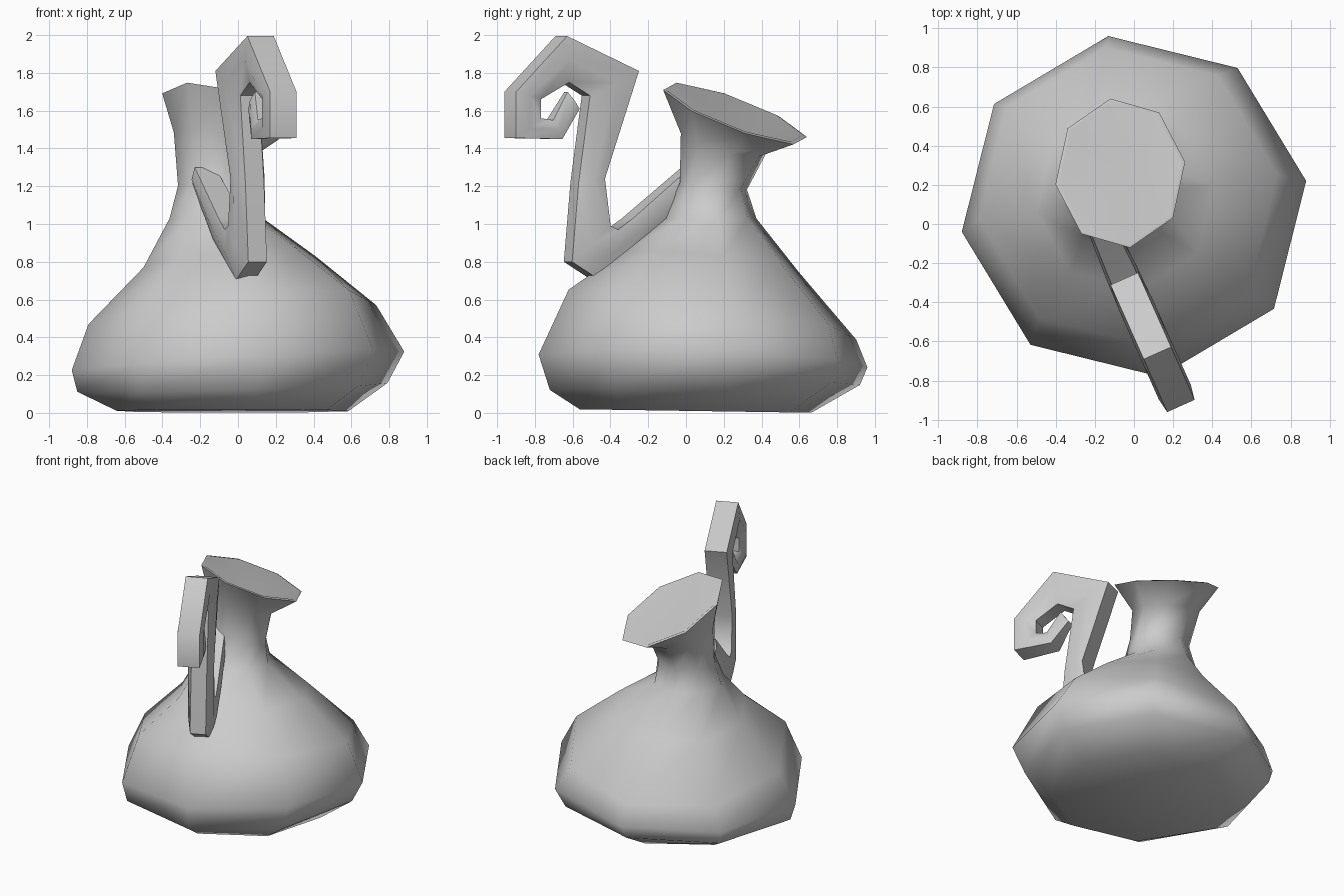
import bpy, bmesh, math
from mathutils import Vector

if "Cube" in bpy.data.objects:
    bpy.data.objects.remove(bpy.data.objects["Cube"])


def finish(bm, name, angle):
    bmesh.ops.recalc_face_normals(bm, faces=bm.faces)
    me = bpy.data.meshes.new(name)
    bm.to_mesh(me)
    bm.free()
    ob = bpy.data.objects.new(name, me)
    bpy.context.collection.objects.link(ob)
    bpy.ops.object.select_all(action='DESELECT')
    ob.select_set(True)
    bpy.context.view_layer.objects.active = ob
    bpy.ops.object.shade_smooth_by_angle(angle=math.radians(angle))
    return ob


def bridge(bm, rings):
    for a, b in zip(rings, rings[1:]):
        n = len(a)
        for i in range(n):
            j = (i + 1) % n
            bm.faces.new((a[i], a[j], b[j], b[i]))


def fan(bm, ring, co):
    c = bm.verts.new(co)
    for i in range(len(ring)):
        bm.faces.new((ring[i - 1], ring[i], c))


# Jug: eight-sided leaning rings (cx, cy, z, rx, ry, slope x, slope y), funnel last
RINGS = [
    (-0.03, 0.05, 0.010, 0.62, 0.62, 0.00, -0.015),
    (-0.03, 0.10, 0.135, 0.83, 0.83, 0.025, 0.02),
    (0.00, 0.09, 0.275, 0.89, 0.88, 0.06, -0.03),
    (-0.03, 0.14, 0.52, 0.77, 0.77, 0.09, -0.16),
    (-0.045, 0.13, 0.80, 0.46, 0.47, 0.08, -0.10),
    (-0.115, 0.13, 1.03, 0.25, 0.245, 0.00, 0.00),
    (-0.105, 0.145, 1.20, 0.215, 0.18, 0.00, -0.10),
    (-0.115, 0.20, 1.43, 0.227, 0.23, -0.20, -0.25),
    (-0.07, 0.26, 1.585, 0.335, 0.385, -0.26, -0.36),
    (-0.07, 0.26, 1.59, 0.315, 0.365, -0.26, -0.36),
]
bm = bmesh.new()
rings = []
for cx, cy, z, rx, ry, sx, sy in RINGS:
    ring = []
    for k in range(8):
        t = math.radians(8.5 + 45 * k)
        dx, dy = rx * math.cos(t), ry * math.sin(t)
        ring.append(bm.verts.new((cx + dx, cy + dy, z + sx * dx + sy * dy)))
    rings.append(ring)
bridge(bm, rings)
fan(bm, rings[0], (-0.03, 0.05, 0.012))
fan(bm, rings[-1], (-0.10, 0.28, 1.43))
finish(bm, "jug_body", 60)

# Handle: six-sided tube in a slanted upright plane
# each station: inner-curl side (y, z), outer side (y, z), half width
PATH = [
    (0.03, 1.17, 0.00, 1.30, 0.07),
    (-0.20, 0.92, -0.31, 1.03, 0.085),
    (-0.48, 0.705, -0.39, 0.97, 0.09),
    (-0.625, 0.80, -0.43, 0.99, 0.09),
    (-0.59, 1.22, -0.46, 1.24, 0.09),
    (-0.53, 1.68, -0.28, 1.81, 0.09),
    (-0.64, 1.75, -0.66, 1.995, 0.09),
    (-0.79, 1.66, -0.93, 1.70, 0.09),
    (-0.79, 1.56, -0.93, 1.455, 0.09),
    (-0.72, 1.55, -0.68, 1.45, 0.075),
    (-0.635, 1.70, -0.575, 1.61, 0.035),
]
SIDE = Vector((0.913, 0.407, 0))


def on_plane(y, z):
    return Vector((-0.05 - 0.446 * (y + 0.28), y, z))


bm = bmesh.new()
rings = []
for ya, za, yb, zb, w in PATH:
    a, b = on_plane(ya, za), on_plane(yb, zb)
    section = [(0, -0.6), (0.5, -1), (1, -0.85), (1, 0.85), (0.5, 1), (0, 0.6)]
    rings.append([bm.verts.new(a.lerp(b, f) + SIDE * w * s) for f, s in section])
bridge(bm, rings)
bm.faces.new(rings[0])
bm.faces.new(rings[-1])
finish(bm, "curled_handle", 60)
